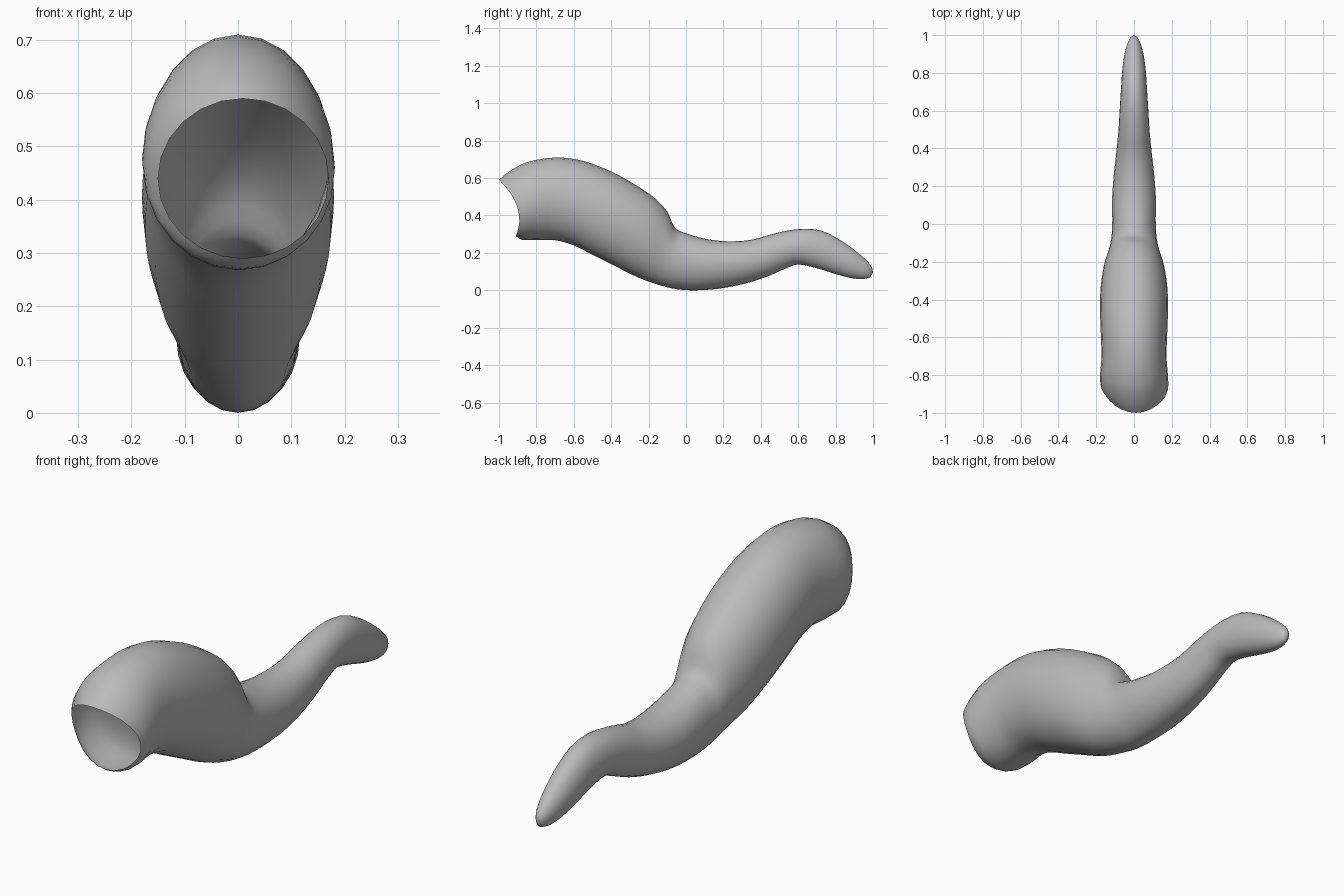
import bpy, bmesh, math
from mathutils import Vector

if "Cube" in bpy.data.objects:
    bpy.data.objects.remove(bpy.data.objects["Cube"])

SIDES = 24
STEPS = 3

# Cross-sections: top y, top z, bottom y, bottom z, half width, backward bow of the sides, x shift
SECTIONS = [
    (-1.00, .590, -.91, .290, .160, .055, .010),
    (-.95, .632, -.875, .270, .177, .045, .004),
    (-.85, .685, -.80, .268, .180, .02, 0),
    (-.70, .710, -.70, .268, .172, 0, 0),
    (-.55, .692, -.60, .240, .176, 0, 0),
    (-.40, .635, -.50, .190, .180, 0, 0),
    (-.28, .570, -.38, .130, .176, 0, 0),
    (-.17, .495, -.26, .070, .158, 0, 0),
    (-.10, .420, -.15, .030, .130, 0, 0),
    (-.06, .335, -.05, .006, .118, 0, 0),
    (.00, .305, .05, .000, .115, 0, 0),
    (.10, .276, .17, .008, .116, 0, 0),
    (.22, .262, .30, .032, .107, 0, 0),
    (.35, .270, .42, .068, .093, 0, 0),
    (.47, .303, .53, .115, .082, 0, 0),
    (.60, .327, .60, .138, .076, 0, 0),
    (.72, .320, .70, .118, .069, 0, 0),
    (.83, .265, .80, .087, .062, 0, 0),
    (.92, .200, .88, .066, .050, 0, 0),
    (.975, .150, .945, .060, .033, 0, 0),
    (.995, .120, .985, .070, .016, 0, 0),
]


def blend(a, b, c, d, t):
    """Smooth interpolation between b and c."""
    return .5 * (2 * b + (c - a) * t + (2 * a - 5 * b + 4 * c - d) * t * t
                 + (3 * b - a - 3 * c + d) * t ** 3)


def refined(rows):
    last = len(rows) - 1
    for i in range(last):
        near = [rows[max(0, min(last, i + k))] for k in (-1, 0, 1, 2)]
        for s in range(STEPS):
            yield [blend(*vals, s / STEPS) for vals in zip(*near)]
    yield rows[-1]


# Hollow curved tail, open at the wide end and rounded at the tip
bm = bmesh.new()
rings = []
for ty, tz, by, bz, width, bow, shift in refined(SECTIONS):
    top, bottom = Vector((shift, ty, tz)), Vector((shift, by, bz))
    mid, half = (top + bottom) / 2, (top - bottom) / 2
    ring = []
    for k in range(SIDES):
        a = 2 * math.pi * k / SIDES
        offset = Vector((width * math.sin(a), bow * math.sin(a) ** 2, 0))
        ring.append(bm.verts.new(mid + half * math.cos(a) + offset))
    rings.append(ring)

for r0, r1 in zip(rings, rings[1:]):
    for k in range(SIDES):
        n = (k + 1) % SIDES
        bm.faces.new((r0[k], r1[k], r1[n], r0[n]))
tip = bm.verts.new((0, 1.0, .095))
for k in range(SIDES):
    bm.faces.new((rings[-1][k], tip, rings[-1][(k + 1) % SIDES]))
bmesh.ops.recalc_face_normals(bm, faces=bm.faces)
# Make sure the belly faces outward
bm.normal_update()
belly = min(bm.faces, key=lambda f: f.calc_center_median().z)
if belly.normal.z > 0:
    bmesh.ops.reverse_faces(bm, faces=bm.faces)

mesh = bpy.data.meshes.new("tail")
bm.to_mesh(mesh)
bm.free()
mesh.shade_smooth()
tail = bpy.data.objects.new("tail", mesh)
bpy.context.collection.objects.link(tail)

grey = bpy.data.materials.new("plain grey")
grey.diffuse_color = (.5, .5, .5, 1)
grey.use_nodes = True
grey.node_tree.nodes["Principled BSDF"].inputs["Base Color"].default_value = grey.diffuse_color
mesh.materials.append(grey)
